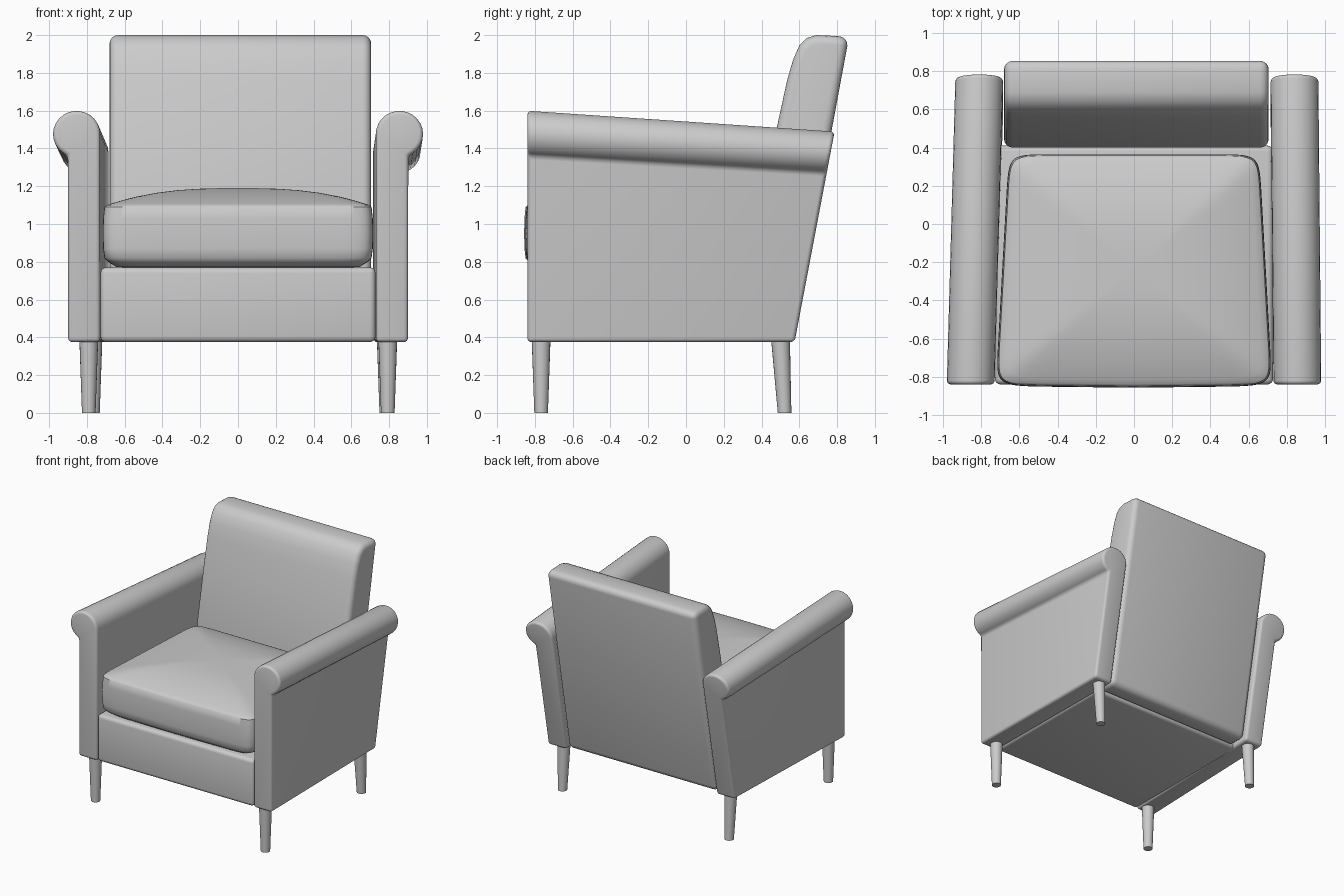
import bpy, bmesh, math

if "Cube" in bpy.data.objects:
    bpy.data.objects.remove(bpy.data.objects["Cube"], do_unlink=True)

fabric = bpy.data.materials.new("grey")
fabric.use_nodes = True
GREY = (0.6, 0.6, 0.6, 1)
fabric.diffuse_color = GREY
fabric.node_tree.nodes["Principled BSDF"].inputs["Base Color"].default_value = GREY


def loft(name, rings, bevel=0, sharp=35):
    """Skin a list of equal closed rings, cap both ends, round the sharp edges."""
    bm = bmesh.new()
    loops = [[bm.verts.new(p) for p in ring] for ring in rings]
    n = len(loops[0])
    for a, b in zip(loops, loops[1:]):
        for i in range(n):
            j = (i + 1) % n
            bm.faces.new((a[i], a[j], b[j], b[i]))
    bm.faces.new(loops[0])
    bm.faces.new(loops[-1])
    bmesh.ops.recalc_face_normals(bm, faces=bm.faces)
    mesh = bpy.data.meshes.new(name)
    bm.to_mesh(mesh)
    bm.free()
    mesh.materials.append(fabric)
    obj = bpy.data.objects.new(name, mesh)
    bpy.context.collection.objects.link(obj)
    bpy.ops.object.select_all(action="DESELECT")
    obj.select_set(True)
    bpy.context.view_layer.objects.active = obj
    if bevel:
        mod = obj.modifiers.new("Soft edges", "BEVEL")
        mod.width = bevel
        mod.segments = 4
        mod.limit_method = "ANGLE"
        mod.angle_limit = math.radians(35)
        mod.use_clamp_overlap = False
        bpy.ops.object.modifier_apply(modifier=mod.name)
    bpy.ops.object.shade_smooth_by_angle(angle=math.radians(sharp))
    return obj


def circle(cx, cy, z, r, n=20):
    return [(cx + r * math.cos(t * math.tau / n), cy + r * math.sin(t * math.tau / n), z)
            for t in range(n)]


BOTTOM, FRONT = 0.375, -0.84


# Arms: a straight panel with a rolled top, sloping down to a raked rear edge
def arm(name, side, rear_shift):
    profile = [(0.90, BOTTOM), (0.73, BOTTOM)]
    for k in range(19):
        a = math.radians(180 - k * 248 / 18)
        profile.append((0.855 + 0.125 * math.cos(a), 1.477 + 0.123 * math.sin(a)))
    front = [(side * x, FRONT, z) for x, z in profile]
    rear = []
    for x, z in profile:
        zr = BOTTOM + (z - BOTTOM) * 0.91
        rear.append((side * (x - rear_shift), 0.575 + 0.19 * (zr - BOTTOM), zr))
    loft(name, [front, rear], bevel=0.022)


arm("left_arm", 1, 0.015)
arm("right_arm", -1, 0.045)

# Backrest: raked slab with a rounded upper front
side_profile = [(0.565, 0.385), (0.862, 1.985), (0.80, 1.995), (0.69, 2.0), (0.64, 1.985),
                (0.60, 1.945), (0.567, 1.87), (0.535, 1.76), (0.485, 1.53),
                (0.40, 1.10), (0.40, 0.385)]
loft("backrest", [[(x, y, z) for y, z in side_profile] for x in (-0.68, 0.705)], bevel=0.045)

# Seat base with softened upper edges
loft("seat_base", [[(-0.728, y, z), (0.728, y, z), (0.728, 0.41, z), (-0.728, 0.41, z)]
                   for z, y in ((BOTTOM, FRONT), (0.77, FRONT))], bevel=0.03)


# Seat cushion: tapered rounded outline, bulging band between seams, crowned top
def cushion_ring(s, z):
    ring = []
    n = 96
    for k in range(n):
        t = k * math.tau / n
        c, d = math.cos(t), math.sin(t)
        u = math.copysign(abs(c) ** 0.13, c)
        v = math.copysign(abs(d) ** 0.13, d)
        half_width = 0.69 - 0.034 * v
        y = -0.24 + 0.605 * s * v
        if v < 0:
            y -= 0.012 * s * (1 - u * u)
        ring.append((s * u * half_width, y, z))
    return ring


band = [(0.1, 0.765), (0.6, 0.765), (0.9, 0.772), (0.96, 0.80), (0.988, 0.82),
        (0.997, 0.87), (1.0, 0.95), (0.997, 1.03), (0.988, 1.09)]
crown = [(s, 1.092 + 0.098 * (1 - s ** 2.7)) for s in (0.97, 0.93, 0.85, 0.75, 0.6, 0.45, 0.3, 0.15, 0.04)]
loft("seat_cushion", [cushion_ring(s, z) for s, z in band + crown], sharp=45)

# Legs: tapered round pegs, the rear pair raked backwards
for name, x, top_y, foot_y in (("front_left_leg", 0.793, -0.767, -0.767),
                               ("front_right_leg", -0.79, -0.767, -0.767),
                               ("rear_left_leg", 0.785, 0.50, 0.522),
                               ("rear_right_leg", -0.768, 0.50, 0.522)):
    loft(name, [circle(x, foot_y, 0, 0.036), circle(x, top_y, BOTTOM + 0.02, 0.05)])
